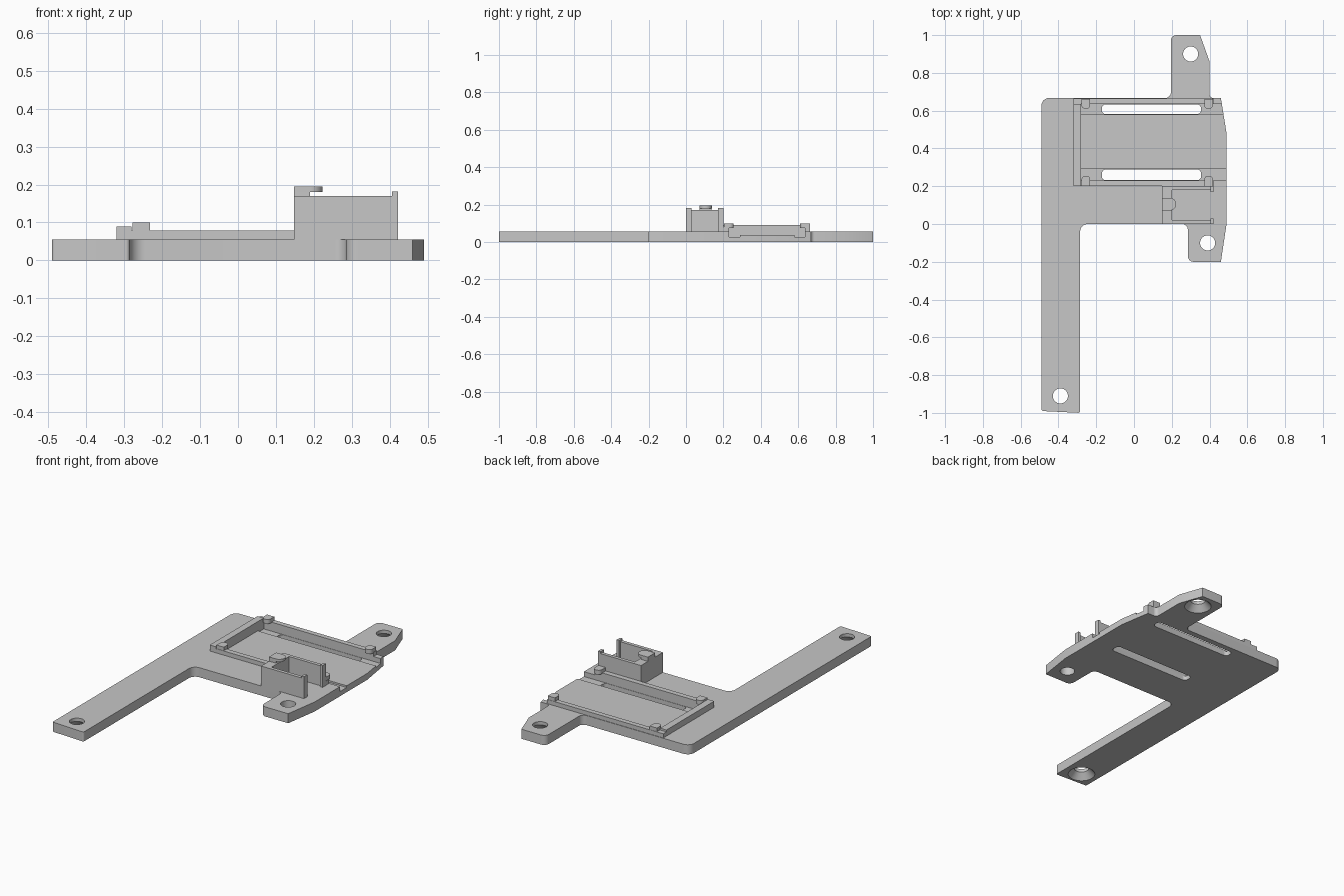
import bpy, bmesh, math
from mathutils import Vector

cube = bpy.data.objects.get("Cube")
if cube:
    bpy.data.objects.remove(cube, do_unlink=True)

grey = bpy.data.materials.new("plain grey")
grey.use_nodes = True
grey.diffuse_color = (0.57, 0.57, 0.57, 1)
grey.node_tree.nodes["Principled BSDF"].inputs["Base Color"].default_value = grey.diffuse_color


def finish(name, bm):
    bmesh.ops.recalc_face_normals(bm, faces=bm.faces)
    mesh = bpy.data.meshes.new(name)
    bm.to_mesh(mesh)
    bm.free()
    mesh.materials.append(grey)
    obj = bpy.data.objects.new(name, mesh)
    bpy.context.collection.objects.link(obj)
    return obj


def rounded(points, steps=8):
    """Outline from (x, y, corner radius) entries."""
    out = []
    for i, (x, y, r) in enumerate(points):
        p = Vector((x, y))
        if not r:
            out.append(p)
            continue
        a = (Vector(points[i - 1][:2]) - p).normalized()
        b = (Vector(points[(i + 1) % len(points)][:2]) - p).normalized()
        half = a.angle(b) / 2
        centre = p + (a + b).normalized() * (r / math.sin(half))
        start = p + a * (r / math.tan(half)) - centre
        end = p + b * (r / math.tan(half)) - centre
        for k in range(steps + 1):
            out.append(centre + start.lerp(end, k / steps).normalized() * r)
    return out


def prism(name, points, z0, z1):
    bm = bmesh.new()
    face = bm.faces.new([bm.verts.new((p.x, p.y, z0)) for p in rounded(points)])
    top = bmesh.ops.extrude_face_region(bm, geom=[face], use_keep_orig=True)["geom"]
    bmesh.ops.translate(bm, vec=(0, 0, z1 - z0),
                        verts=[v for v in top if isinstance(v, bmesh.types.BMVert)])
    return finish(name, bm)


def box(name, x0, x1, y0, y1, z0, z1, r=0):
    return prism(name, [(x0, y0, r), (x1, y0, r), (x1, y1, r), (x0, y1, r)], z0, z1)


def cone(name, x, y, z0, z1, r0, r1):
    bm = bmesh.new()
    bmesh.ops.create_cone(bm, cap_ends=True, segments=32, radius1=r0, radius2=r1, depth=z1 - z0)
    bmesh.ops.translate(bm, verts=bm.verts, vec=(x, y, (z0 + z1) / 2))
    return finish(name, bm)


def cut(target, cutter):
    mod = target.modifiers.new("cut", 'BOOLEAN')
    mod.operation = 'DIFFERENCE'
    mod.solver = 'EXACT'
    mod.object = cutter
    bpy.context.view_layer.objects.active = target
    bpy.ops.object.modifier_apply(modifier=mod.name)
    bpy.data.objects.remove(cutter, do_unlink=True)


# Base plate with long arm and two mounting tabs
T = 0.055
plate = prism("base_plate", [
    (-0.49, -0.99, 0.01), (-0.285, -1, 0.01), (-0.285, 0, 0.04), (0.285, 0, 0.03),
    (0.285, -0.2, 0.03), (0.46, -0.2, 0), (0.49, 0, 0), (0.49, 0.48, 0),
    (0.46, 0.667, 0), (0.4, 0.667, 0.02), (0.4, 0.86, 0), (0.35, 1, 0),
    (0.195, 1, 0.03), (0.195, 0.667, 0.03), (-0.49, 0.667, 0.04)], 0, T)

# Tray recess, its two grooves and the through slots
cut(plate, box("recess_cutter", -0.28, 0.6, 0.23, 0.635, 0.037, 0.2))
for y0, y1 in ((0.23, 0.29), (0.58, 0.635)):
    cut(plate, box("groove_cutter", -0.28, 0.6, y0, y1, 0.027, 0.2))
    cut(plate, box("slot_cutter", -0.17, 0.355, y0 + 0.002, y1 - 0.002, -0.1, 0.2, 0.02))

# Screw holes, two of them countersunk underneath
for x, y, sunk in ((0.3, 0.9, True), (-0.39, -0.91, True), (0.39, -0.1, False)):
    cut(plate, cone("hole_cutter", x, y, -0.1, 0.2, 0.04, 0.04))
    if sunk:
        cut(plate, cone("countersink_cutter", x, y, -0.01, 0.036, 0.082, 0.04))

parts = [plate]

# Tray walls
parts.append(box("tray_left_wall", -0.32, -0.28, 0.2, 0.635, 0.04, 0.09))
parts.append(box("tray_front_wall", -0.32, 0.42, 0.2, 0.23, 0.04, 0.079))
parts.append(box("tray_back_wall", -0.32, 0.42, 0.635, 0.664, 0.04, 0.079))

# Snap clips with rounded tips leaning over the tray
for x in (-0.255, 0.395):
    for name, y, tip in (("front_clip", 0.202, 0.255), ("back_clip", 0.662, 0.61)):
        w = 0.023
        parts.append(prism(name, [(x - w, y, 0), (x + w, y, 0), (x + w, tip, 0.02),
                                  (x - w, tip, 0.02)], 0.075, 0.1))

# Raised socket: rear block, two side walls with end lips, top latch
parts.append(box("socket_block", 0.147, 0.2, 0, 0.2, 0.04, 0.17))
for name, y, d in (("front", 0, 1), ("back", 0.2, -1)):
    lo, hi = sorted((y, y + d * 0.02))
    parts.append(box("socket_%s_wall" % name, 0.19, 0.42, lo, hi, 0.04, 0.17))
    lo, hi = sorted((y, y + d * 0.03))
    parts.append(box("socket_%s_lip" % name, 0.405, 0.421, lo, hi, 0.04, 0.181))
parts.append(box("latch_riser", 0.147, 0.19, 0.073, 0.137, 0.16, 0.182))
parts.append(prism("latch_tip", [(0.147, 0.072, 0), (0.223, 0.072, 0.032),
                                 (0.223, 0.138, 0.032), (0.147, 0.138, 0)], 0.18, 0.195))

# Smooth rounded corners while keeping edges crisp
bpy.ops.object.select_all(action='DESELECT')
for obj in parts:
    obj.select_set(True)
bpy.context.view_layer.objects.active = plate
bpy.ops.object.shade_smooth_by_angle(angle=math.radians(30))
